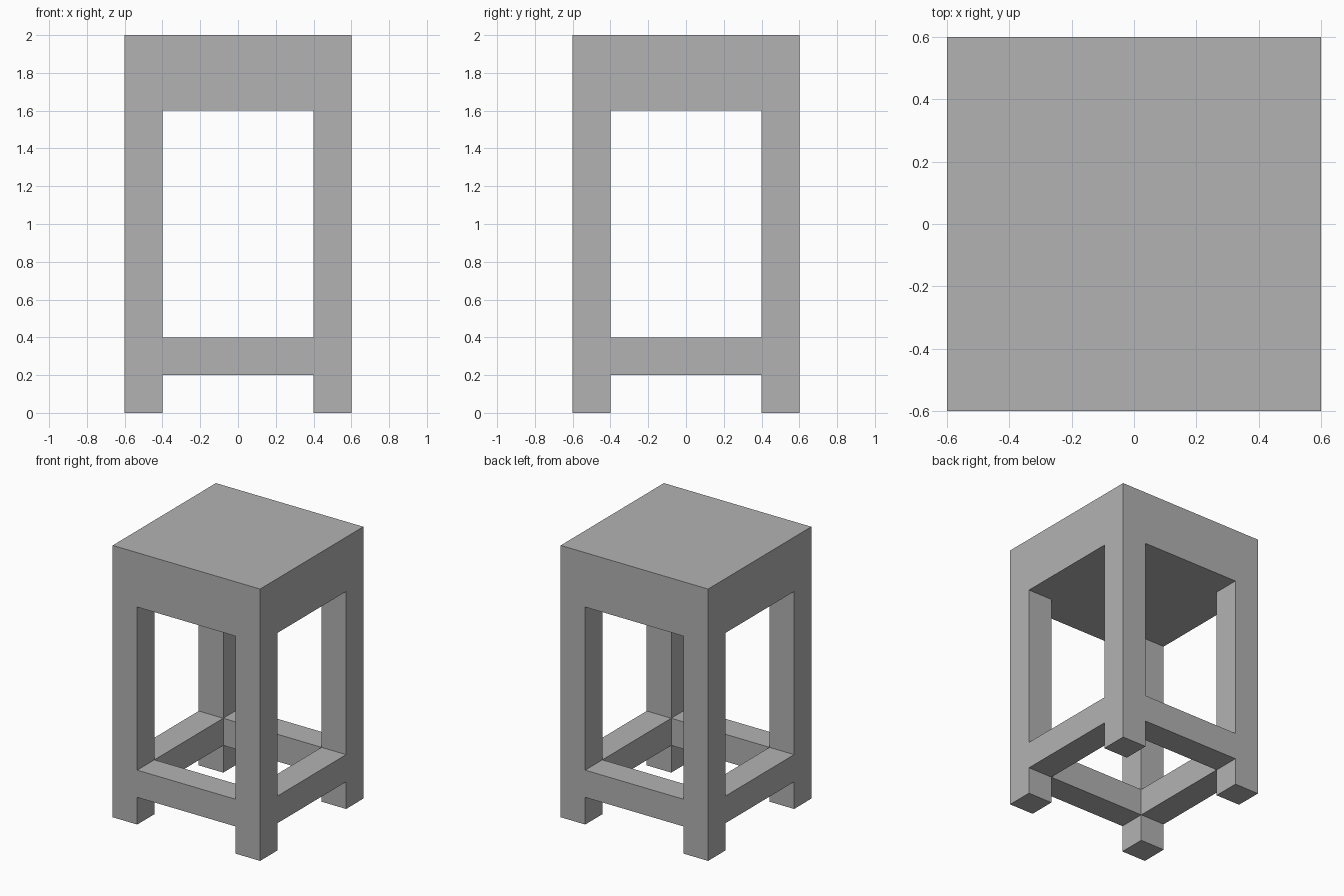
import bpy
import bmesh
from mathutils import Matrix, Vector

cube = bpy.data.objects.get("Cube")
if cube:
    bpy.data.objects.remove(cube, do_unlink=True)

WIDTH = 1.2         # outer width of the stool
BAR = 0.2           # thickness of legs and rails
HEIGHT = 2.0
SEAT_BOTTOM = 1.6
RAIL_BOTTOM = 0.2
OFFSET = (WIDTH - BAR) / 2   # centre line of legs and rails
GAP = WIDTH - 2 * BAR        # clear span between legs

grey = bpy.data.materials.new("plain_grey")
grey.use_nodes = True
colour = (0.448, 0.448, 0.448, 1.0)
grey.diffuse_color = colour
shader = next(n for n in grey.node_tree.nodes if n.type == "BSDF_PRINCIPLED")
shader.inputs["Base Color"].default_value = colour


def box(name, x, y, bottom, size):
    """Flat-shaded block centred on x, y and resting on the bottom height."""
    bm = bmesh.new()
    bmesh.ops.create_cube(bm, size=1.0, matrix=Matrix.Diagonal((*size, 1.0)))
    mesh = bpy.data.meshes.new(name)
    bm.to_mesh(mesh)
    bm.free()
    mesh.materials.append(grey)
    obj = bpy.data.objects.new(name, mesh)
    obj.location = Vector((x, y, bottom + size[2] / 2))
    bpy.context.collection.objects.link(obj)
    return obj


# Thick square seat
box("seat", 0, 0, SEAT_BOTTOM, (WIDTH, WIDTH, HEIGHT - SEAT_BOTTOM))

# Four square legs, flush with the seat corners
for side, sx in (("left", 1), ("right", -1)):
    for end, sy in (("front", -1), ("back", 1)):
        box(f"{end}_{side}_leg", sx * OFFSET, sy * OFFSET, 0,
            (BAR, BAR, SEAT_BOTTOM))

# Low rails joining neighbouring legs
for end, sy in (("front", -1), ("back", 1)):
    box(f"{end}_rail", 0, sy * OFFSET, RAIL_BOTTOM, (GAP, BAR, BAR))
for side, sx in (("left", 1), ("right", -1)):
    box(f"{side}_rail", sx * OFFSET, 0, RAIL_BOTTOM, (BAR, GAP, BAR))
